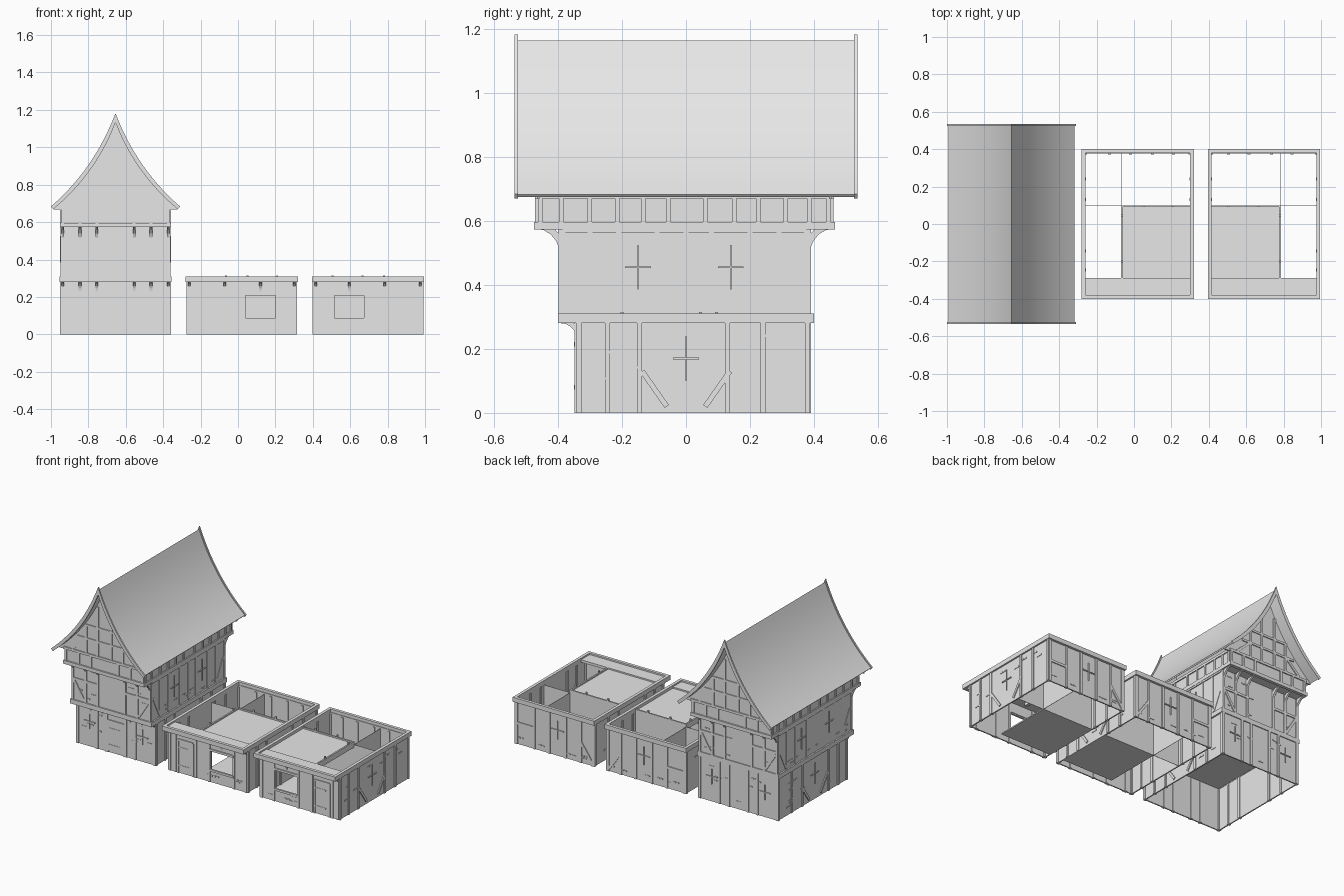
import bpy, bmesh, math, random
from mathutils import Vector

random.seed(4)
cube = bpy.data.objects.get("Cube")
if cube:
    bpy.data.objects.remove(cube)

GREY = (0.8, 0.8, 0.8, 1)
mat = bpy.data.materials.new("plain grey")
mat.use_nodes = True
mat.diffuse_color = GREY
mat.node_tree.nodes["Principled BSDF"].inputs["Base Color"].default_value = GREY
parts = {}


def part(name):
    return parts.setdefault(name, bmesh.new())


def block(name, corners):
    """Eight corners: lower four, then upper four, each in ring order."""
    bm = part(name)
    v = [bm.verts.new(c) for c in corners]
    for f in ((3, 2, 1, 0), (4, 5, 6, 7), (0, 1, 5, 4), (1, 2, 6, 5), (2, 3, 7, 6), (3, 0, 4, 7)):
        bm.faces.new([v[i] for i in f])


def box(name, x0, x1, y0, y1, z0, z1):
    block(name, [(x, y, z) for z in (z0, z1)
                 for x, y in ((x0, y0), (x1, y0), (x1, y1), (x0, y1))])


class Wall:
    """A vertical plane; u runs along x or y, out is the outward sign."""
    def __init__(self, along, pos, out):
        self.along, self.pos, self.out = along, pos, out

    def at(self, u, z, d=0):
        p = self.pos + self.out * d
        return Vector((u, p, z)) if self.along == "x" else Vector((p, u, z))

    def beam(self, name, u0, z0, u1, z1, w=0.016, d=0.006, inside=0.004):
        a, b = Vector((u0, z0)), Vector((u1, z1))
        t = (b - a).normalized() * (w / 2)
        s = Vector((-t.y, t.x))
        ring = (a - s, b - s, b + s, a + s)
        block(name, [self.at(p.x, p.y, k) for k in (-inside, d) for p in ring])

    def studs(self, name, us, z0, z1, w=0.016, d=0.006):
        """Posts that show on both faces of the wall."""
        for u in us:
            self.beam(name, u, z0, u, z1, w, d, 0.013)

    def cross(self, name, u, z, w, h):
        """Narrow cross-shaped window bars."""
        self.beam(name, u, z - h / 2, u, z + h / 2, 0.004)
        self.beam(name, u - w / 2, z, u + w / 2, z, 0.006)

    def door(self, name, u, w, h):
        self.beam(name, u, 0.01, u, h, w, 0.003)
        for k in (-1, 1):
            self.beam(name, u + k * w / 2, 0, u + k * w / 2, h, 0.012)
        self.beam(name, u - w / 2, h, u + w / 2, h, 0.012)
        for z in (0.05, h - 0.05):
            self.beam(name, u - w / 2, z, u + w / 4, z, 0.008, 0.005)

    def bricks(self, name, u0, u1, z0, z1, n):
        for _ in range(n):
            u, z = random.uniform(u0, u1), random.uniform(z0, z1)
            for k in range(2):
                a = u + k * 0.022
                self.beam(name, a, z, a + 0.018, z, 0.007, 0.003)

    def bracket(self, name, u, ztop, reach, drop, w=0.014):
        """Curved support that reaches outwards at its top."""
        last = None
        for i in range(6):
            t = i / 5 * math.pi / 2
            d, z = reach * (1 - math.cos(t)), ztop - drop * (1 - math.sin(t))
            ring = [self.at(u - w / 2, z, d), self.at(u + w / 2, z, d),
                    self.at(u + w / 2, min(z + 0.018, ztop), max(d - 0.012, 0)),
                    self.at(u - w / 2, min(z + 0.018, ztop), max(d - 0.012, 0))]
            if last:
                block(name, last + ring)
            last = ring


def side_frame(name, wall):
    """Ground floor timbers on a long side."""
    wall.studs(name, (-0.335, -0.245, -0.145, 0.13, 0.24, 0.38), 0, 0.28)
    for k in (-1, 1):
        wall.beam(name, k * 0.137, 0.13, k * 0.06, 0.02)
    wall.bricks(name, -0.3, 0.3, 0.05, 0.25, 8)
    wall.cross(name, 0, 0.17, 0.08, 0.14)


def top_plate(name, x0, x1, y0=-0.4, y1=0.4, z0=0.28, z1=0.31, w=0.02):
    box(name, x0, x1, y0, y0 + w, z0, z1)
    box(name, x0, x1, y1 - w, y1, z0, z1)
    box(name, x0, x0 + w, y0 + w, y1 - w, z0, z1)
    box(name, x1 - w, x1, y0 + w, y1 - w, z0, z1)


# --- Two open shop buildings, mirror images of each other
def shop(name, cx, s):
    X = lambda d: cx + s * d
    def sbox(part_name, a, b, *rest):
        box(part_name, min(X(a), X(b)), max(X(a), X(b)), *rest)
    walls, timber = name + "_walls", name + "_timber"
    front, back = Wall("x", -0.342, -1), Wall("x", 0.384, 1)
    # front wall around the window opening
    for a, b, z0, z1 in ((-0.29, 0.02, 0, 0.28), (0.18, 0.29, 0, 0.28),
                         (0.02, 0.18, 0, 0.08), (0.02, 0.18, 0.215, 0.28)):
        sbox(walls, a, b, -0.342, -0.334, z0, z1)
    sbox(walls, -0.29, 0.29, 0.376, 0.384, 0, 0.29)
    for k in (-1, 1):
        sbox(walls, k * 0.282, k * 0.29, -0.342, 0.384, 0, 0.29)
        side_frame(timber, Wall("y", cx + k * 0.29, k))
    top_plate(name + "_top_plate", cx - 0.3, cx + 0.3)
    # front frame, door and window frame
    front.studs(timber, [X(d) for d in (-0.28, -0.24, -0.09, 0.01, 0.19, 0.28)], 0, 0.28)
    for z in (0.08, 0.215):
        front.beam(timber, X(0.01), z, X(0.19), z, 0.014, 0.008)
    front.door(name + "_door", X(-0.165), 0.11, 0.22)
    for d in (-0.28, -0.09, 0.1, 0.28):
        front.bracket(timber, X(d), 0.28, 0.048, 0.05)
    # back frame
    back.studs(timber, [X(d) for d in (-0.28, -0.15, -0.04, 0.08, 0.19, 0.28)], 0, 0.28)
    back.beam(timber, X(-0.28), 0.14, X(-0.15), 0.14)
    back.beam(timber, X(0.19), 0.14, X(0.275), 0.02)
    back.cross(timber, X(0.02), 0.17, 0.09, 0.12)
    for w in (front, back):
        w.bricks(timber, cx - 0.26, cx + 0.24, 0.03, 0.07, 6)
    # ground floor, and partial upper floor with beams, stair room and newels
    sbox(name + "_ground_floor", -0.09, 0.282, -0.29, 0.1, 0, 0.008)
    sbox(name + "_floor", -0.09, 0.28, -0.29, 0.1, 0.281, 0.291)
    sbox(name + "_floor", -0.28, 0.28, -0.38, -0.29, 0.283, 0.3)
    for a, b, y0, y1 in ((-0.09, 0.28, 0.08, 0.1), (-0.09, -0.07, -0.29, 0.1),
                         (-0.09, 0.28, -0.1, -0.08), (0.09, 0.11, -0.29, 0.08)):
        sbox(name + "_floor_beams", a, b, y0, y1, 0.262, 0.281)
    sbox(name + "_rail", -0.09, 0.28, 0.09, 0.1, 0.291, 0.3)
    sbox(name + "_rail", -0.09, -0.08, -0.29, 0.09, 0.291, 0.3)
    sbox(name + "_partition", -0.282, 0.282, 0.096, 0.098, 0, 0.281)
    sbox(name + "_partition", -0.09, -0.088, 0.098, 0.376, 0, 0.281)
    for d, y in ((-0.085, 0.045), (-0.085, -0.2), (0.03, 0.095), (0.19, 0.095)):
        sbox(name + "_newels", d - 0.005, d + 0.005, y - 0.005, y + 0.005, 0.28, 0.315)


shop("middle_shop", 0.02, 1)
shop("left_shop", 0.695, -1)

# --- Tall house: three storeys, each a hollow shell
CX, X0, X1 = -0.655, -0.945, -0.365
def storey(name, y0, y1, z0, z1):
    t = 0.008
    box(name, X0, X1, y0, y0 + t, z0, z1)
    box(name, X0, X1, y1 - t, y1, z0, z1)
    box(name, X0, X0 + t, y0, y1, z0, z1)
    box(name, X1 - t, X1, y0, y1, z0, z1)

storey("house_ground_walls", -0.342, 0.384, 0, 0.29)
storey("house_middle_walls", -0.392, 0.384, 0.29, 0.59)
storey("house_attic_walls", -0.465, 0.455, 0.585, 0.68)
box("house_middle_floor", X0, X1, -0.392, 0.384, 0.283, 0.295)
box("house_attic_floor", X0, X1, -0.465, 0.455, 0.578, 0.59)
top_plate("house_ground_plate", CX - 0.3, CX + 0.3, y1=0.39)
top_plate("house_attic_sill", CX - 0.298, CX + 0.298, -0.475, 0.465, 0.573, 0.596)
top_plate("house_wall_plate", CX - 0.297, CX + 0.297, -0.472, 0.462, 0.67, 0.686)

posts = (-0.283, -0.19, -0.1, 0.1, 0.19, 0.283)
T = "house_timber"
for pos_g, pos_m, out in ((-0.342, -0.392, -1), (0.384, 0.384, 1)):
    ground, middle = Wall("x", pos_g, out), Wall("x", pos_m, out)
    ground.studs(T, [CX + d for d in (-0.283, -0.14, -0.07, 0.07, 0.14, 0.283)], 0, 0.28)
    middle.studs(T, [CX + d for d in posts], 0.31, 0.575)
    middle.beam(T, X0, 0.45, CX - 0.1, 0.45)
    middle.beam(T, X1, 0.45, CX + 0.1, 0.45)
    for k in (-1, 1):
        middle.beam(T, CX + k * 0.275, 0.44, CX + k * 0.2, 0.32)
        ground.cross(T, CX + k * 0.195, 0.165, 0.08, 0.1)
    for d in posts:
        middle.bracket(T, CX + d, 0.575, 0.075, 0.09)
    ground.bricks(T, X0 + 0.02, X1 - 0.06, 0.03, 0.25, 8)
    middle.bricks(T, X0 + 0.02, X1 - 0.06, 0.33, 0.55, 8)
street = Wall("x", -0.342, -1)
street.door("house_door", CX, 0.12, 0.21)
for d in posts:
    street.bracket(T, CX + d, 0.28, 0.048, 0.05)

for x, out in ((X0, -1), (X1, 1)):
    w = Wall("y", x, out)
    side_frame(T, w)
    w.studs(T, (-0.385, -0.3, -0.21, -0.09, 0, 0.08, 0.2, 0.29, 0.376), 0.31, 0.575, d=0.003)
    for u in (-0.15, 0.14):
        w.cross(T, u, 0.455, 0.08, 0.14)
    for k in (-1, 1):
        w.beam(T, k * 0.37, 0.46, k * 0.3, 0.32, d=0.003)
    w.beam(T, -0.385, 0.57, 0.376, 0.57)
    w.bricks(T, -0.36, 0.33, 0.33, 0.37, 8)
    w.studs(T, (-0.455, -0.39, -0.3, -0.215, -0.133, -0.055, 0.06, 0.15, 0.225, 0.312, 0.385, 0.445),
            0.595, 0.67, 0.014)

# --- Flared roof swept along y from a curved profile
def curve(top, mid, eave, n=14):
    pts = []
    for i in range(n + 1):
        t = i / n
        a, b, c = (1 - t) ** 2, 2 * t * (1 - t), t * t
        pts.append((b * mid[0] + c * eave[0], a * top + b * mid[1] + c * eave[1]))
    return pts

def sweep(name, outer, inner, y0, y1):
    def full(pts):
        return [(-x, z) for x, z in reversed(pts[1:])] + pts
    bm, o, i = part(name), full(outer), full(inner)
    rings = [[bm.verts.new((CX + x, y, z)) for x, z in o + i[::-1]] for y in (y0, y1)]
    n, m = len(o), 2 * len(o)
    for k in range(m):
        j = (k + 1) % m
        bm.faces.new((rings[0][k], rings[0][j], rings[1][j], rings[1][k]))
    for r in rings:
        for k in range(n - 1):
            bm.faces.new((r[k], r[k + 1], r[m - 2 - k], r[m - 1 - k]))

under = curve(1.14, (0.107, 0.864), (0.331, 0.674))
sweep("roof", curve(1.163, (0.113, 0.875), (0.338, 0.682)), under, -0.528, 0.528)
verge = curve(1.182, (0.115, 0.882), (0.345, 0.684))
for y in (-0.535, 0.525):
    sweep("roof_verge", verge, curve(1.132, (0.105, 0.858), (0.333, 0.669)), y, y + 0.01)

# --- Gable walls and their timbers
def roof_z(d):
    for (a, za), (b, zb) in zip(under, under[1:]):
        if a <= abs(d) <= b:
            return za + (zb - za) * (abs(d) - a) / (b - a)
    return under[-1][1]

for y, out in ((-0.465, -1), (0.447, 1)):
    sweep("house_gable", [(x, z + 0.004) for x, z in under], [(x, 0.668) for x, z in under], y, y + 0.008)
    w = Wall("x", y if out < 0 else y + 0.008, out)
    for d in (-0.135, -0.05, 0.05, 0.135):
        w.beam(T, CX + d, 0.68, CX + d, roof_z(abs(d) + 0.008))
    for z, d in ((0.78, 0.2), (0.87, 0.135)):
        w.beam(T, CX - d, z, CX + d, z, 0.014)
    for k in (-1, 1):
        w.beam(T, CX + k * 0.24, 0.685, CX + k * 0.145, 0.775)
    w.studs(T, [CX + d for d in posts], 0.595, 0.67)

# --- Turn every part into an object
for name, bm in parts.items():
    bmesh.ops.recalc_face_normals(bm, faces=bm.faces)
    mesh = bpy.data.meshes.new(name)
    bm.to_mesh(mesh)
    bm.free()
    mesh.materials.append(mat)
    obj = bpy.data.objects.new(name, mesh)
    bpy.context.collection.objects.link(obj)
    if name == "roof":
        bpy.context.view_layer.objects.active = obj
        obj.select_set(True)
        bpy.ops.object.shade_smooth_by_angle(angle=math.radians(30))
        obj.select_set(False)
